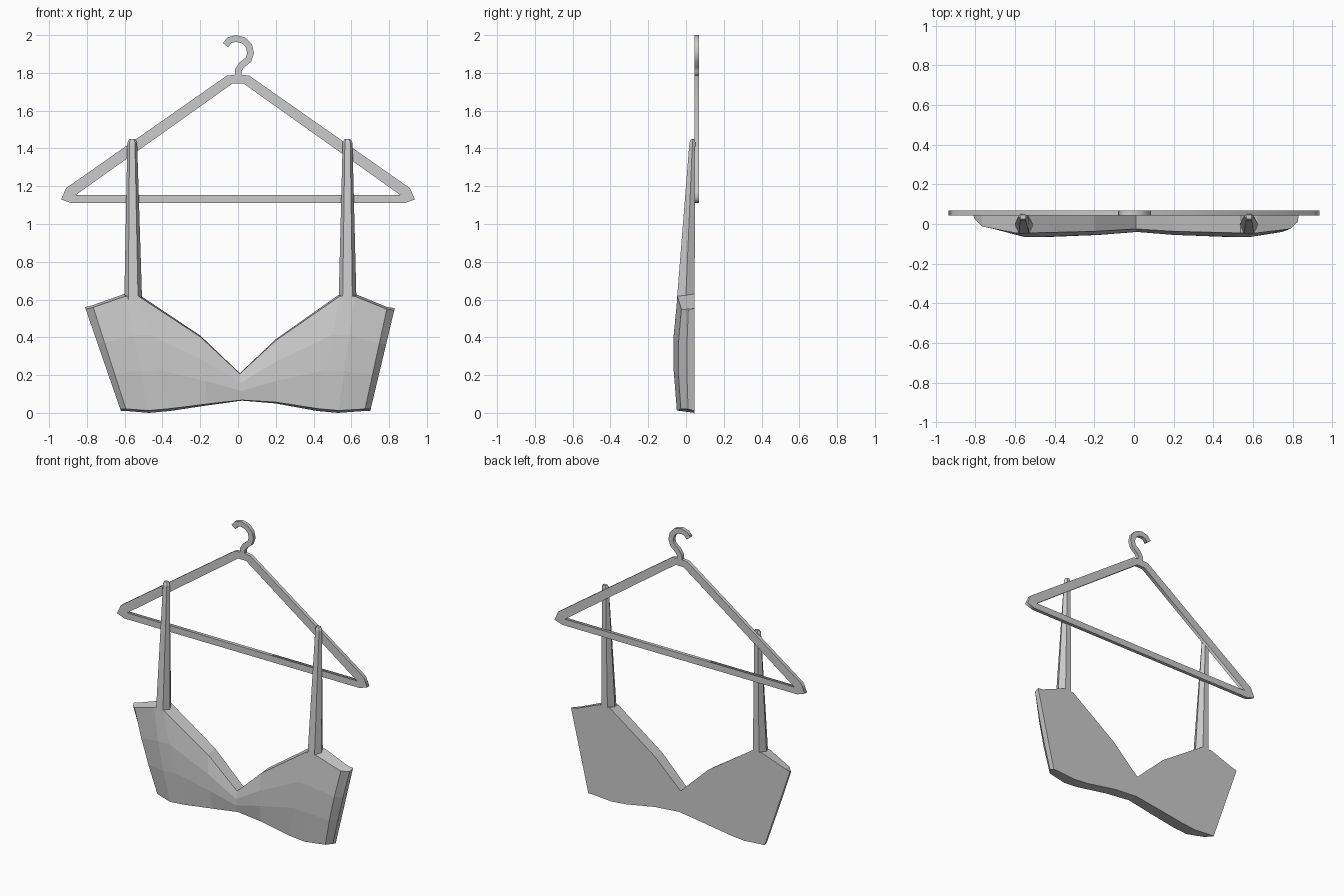
import bpy
import bmesh
from mathutils import Vector

default_cube = bpy.data.objects.get("Cube")
if default_cube:
    bpy.data.objects.remove(default_cube, do_unlink=True)

# One plain grey for everything
grey = bpy.data.materials.new("plain grey")
grey.use_nodes = True
grey.diffuse_color = (0.6, 0.6, 0.6, 1)
grey.node_tree.nodes["Principled BSDF"].inputs["Base Color"].default_value = grey.diffuse_color

BACK = 0.045


def mesh_object(name, bm):
    bmesh.ops.recalc_face_normals(bm, faces=bm.faces[:])
    mesh = bpy.data.meshes.new(name)
    bm.to_mesh(mesh)
    bm.free()
    mesh.materials.append(grey)
    obj = bpy.data.objects.new(name, mesh)
    bpy.context.collection.objects.link(obj)
    return obj


def flat_plate(name, outlines, y_centre, half_thickness):
    """Extruded plate standing in the xz plane; inner outlines become holes."""
    curve = bpy.data.curves.new(name, "CURVE")
    curve.dimensions = "2D"
    curve.fill_mode = "BOTH"
    curve.extrude = half_thickness
    for outline in outlines:
        spline = curve.splines.new("POLY")
        spline.points.add(len(outline) - 1)
        for point, (x, z) in zip(spline.points, outline):
            point.co = (x, z, 0, 1)
        spline.use_cyclic_u = True
    temporary = bpy.data.objects.new(name + " outline", curve)
    bpy.context.collection.objects.link(temporary)
    bpy.context.view_layer.update()
    evaluated = temporary.evaluated_get(bpy.context.evaluated_depsgraph_get())
    filled = bpy.data.meshes.new_from_object(evaluated)
    bm = bmesh.new()
    bm.from_mesh(filled)
    bpy.data.objects.remove(temporary, do_unlink=True)
    bpy.data.meshes.remove(filled)
    for vert in bm.verts:
        x, z, depth = vert.co
        vert.co = (x, y_centre - depth, z)
    bmesh.ops.remove_doubles(bm, verts=bm.verts[:], dist=0.0001)
    return mesh_object(name, bm)


def ribbon(path, half_width):
    """Closed outline that follows a path at a constant width."""
    points = [Vector(p) for p in path]
    left, right = [], []
    for i, point in enumerate(points):
        along = points[min(i + 1, len(points) - 1)] - points[max(i - 1, 0)]
        side = Vector((-along.y, along.x)).normalized() * half_width
        left.append(point + side)
        right.append(point - side)
    return left + right[::-1]


# Bodice: columns of (bottom x, bottom z, top x, top z, depth)
columns = [
    (-.62, .01, -.81, .56, .02), (-.59, .01, -.77, .57, .07),
    (-.47, 0, -.6, .63, .11), (-.36, .01, -.53, .63, .11),
    (-.16, .04, -.2, .41, .1), (.02, .065, .01, .21, .085),
    (.2, .05, .2, .39, .1), (.42, .01, .54, .63, .11),
    (.53, 0, .62, .63, .11), (.67, .01, .79, .56, .085),
    (.7, .01, .83, .555, .04),
]
rows = [(.02, .85), (.35, 1), (.65, 1), (.98, .82)]
bm = bmesh.new()
rings = []
for low_x, low_z, high_x, high_z, depth in columns:
    low, high = Vector((low_x, BACK, low_z)), Vector((high_x, BACK, high_z))
    ring = [bm.verts.new(low)]
    for t, fullness in rows:
        ring.append(bm.verts.new(low.lerp(high, t) - Vector((0, depth * fullness, 0))))
    ring.append(bm.verts.new(high))
    rings.append(ring)
for ring, following in zip(rings, rings[1:]):
    for i in range(len(ring)):
        j = (i + 1) % len(ring)
        bm.faces.new((ring[i], ring[j], following[j], following[i]))
bm.faces.new(rings[0])
bm.faces.new(rings[-1])
mesh_object("bodice", bm)

# Straps: tapered six-sided bars with a small pointed cap
section = [(-.55, 0), (.55, 0), (1, .5), (.5, 1), (-.5, 1), (-1, .5)]


def strap(name, low_x, high_x):
    # levels of (centre x, z, half width, front y, back y)
    levels = [(low_x, .6, .047, -.048, BACK), (high_x, 1.43, .026, .018, .05),
              (high_x, 1.45, .016, .026, .046)]
    bm = bmesh.new()
    loops = [[bm.verts.new((x + half * u, front + (back - front) * v, z)) for u, v in section]
             for x, z, half, front, back in levels]
    for lower, upper in zip(loops, loops[1:]):
        for i in range(len(section)):
            j = (i + 1) % len(section)
            bm.faces.new((lower[i], lower[j], upper[j], upper[i]))
    bm.faces.new(loops[0])
    bm.faces.new(loops[-1])
    mesh_object(name, bm)


strap("right_strap", -.555, -.56)
strap("left_strap", .58, .58)

# Hanger frame: mirrored half outlines, clockwise from the top
outer_half = [(.02, 1.79), (.06, 1.785), (.91, 1.19), (.937, 1.13), (.88, 1.11)]
inner_half = [(.03, 1.743), (.86, 1.153)]
frame = [half + [(-x, z) for x, z in reversed(half)] for half in (outer_half, inner_half)]
flat_plate("hanger_frame", frame, .056, .012)

# Hanger hook
hook_path = [(-.066, 1.947), (-.045, 1.973), (-.01, 1.982), (.03, 1.972), (.058, 1.943),
             (.067, 1.905), (.055, 1.87), (.02, 1.842), (.002, 1.815), (0, 1.78)]
flat_plate("hanger_hook", [ribbon(hook_path, .018)], .056, .012)
